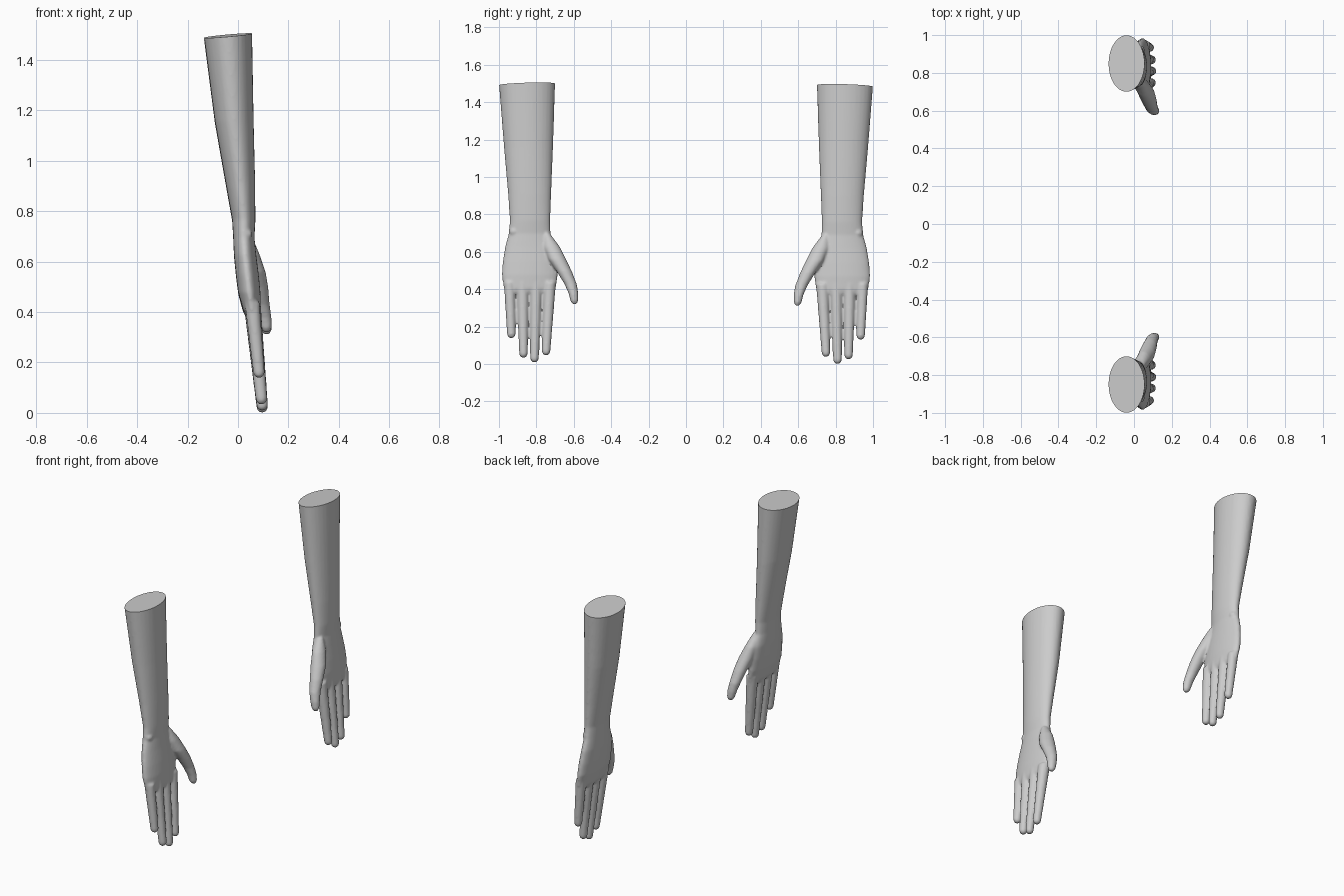
import bpy, bmesh, math
from mathutils import Vector

cube = bpy.data.objects.get("Cube")
if cube:
    bpy.data.objects.remove(cube, do_unlink=True)

skin = bpy.data.materials.new("plain_grey")
skin.use_nodes = True
grey = (0.6, 0.6, 0.6, 1)
skin.diffuse_color = grey
skin.node_tree.nodes["Principled BSDF"].inputs["Base Color"].default_value = grey


def loft(bm, rings, sides=32):
    """Closed tube through elliptical rings given as (x, y, z, half_x, half_y)."""
    loops = []
    for x, y, z, a, b in rings:
        turn = [2 * math.pi * i / sides for i in range(sides)]
        loops.append([bm.verts.new((x + a * math.cos(t), y + b * math.sin(t), z)) for t in turn])
    for top, low in zip(loops, loops[1:]):
        for i in range(sides):
            j = (i + 1) % sides
            bm.faces.new((top[i], low[i], low[j], top[j]))
    bm.faces.new(loops[0])
    bm.faces.new(loops[-1][::-1])


def finger(bm, root, tip, r_root, r_tip):
    """Tapered digit with a rounded end."""
    root, tip = Vector(root), Vector(tip)
    end = tip.z
    rings = []
    for t in (0, 0.25, 0.5, 0.75, 1):
        p = root.lerp(tip + Vector((0, 0, r_tip)), t)
        r = r_root + (r_tip - r_root) * t
        rings.append((*p, r, r))
    for a in (30, 55, 75):
        c, s = math.cos(math.radians(a)), math.sin(math.radians(a))
        rings.append((tip.x, tip.y, end + r_tip * (1 - s), r_tip * c, r_tip * c))
    loft(bm, rings, 20)


def build_arm(name):
    bm = bmesh.new()
    # Forearm, wrist and palm
    loft(bm, [
        (-0.043, 0.85, 1.56, 0.099, 0.152),
        (-0.040, 0.85, 1.49, 0.096, 0.150),
        (-0.015, 0.842, 1.15, 0.077, 0.131),
        (0.010, 0.836, 0.90, 0.058, 0.115),
        (0.023, 0.834, 0.76, 0.046, 0.108),
        (0.023, 0.836, 0.69, 0.042, 0.112),
        (0.028, 0.832, 0.62, 0.044, 0.135),
        (0.037, 0.833, 0.54, 0.045, 0.147),
        (0.045, 0.835, 0.47, 0.044, 0.150),
        (0.055, 0.835, 0.40, 0.035, 0.140),
        (0.060, 0.835, 0.375, 0.024, 0.125),
    ])
    # Four fingers
    for y0, y1, z1, x1, r in ((0.729, 0.748, 0.038, 0.093, 0.034),
                              (0.802, 0.810, 0.000, 0.096, 0.034),
                              (0.874, 0.869, 0.025, 0.093, 0.034),
                              (0.944, 0.934, 0.130, 0.083, 0.030)):
        finger(bm, (0.056, y0, 0.43), (x1, y1, z1), r, 0.023)
    # Thumb
    loft(bm, [
        (0.035, 0.745, 0.69, 0.022, 0.018),
        (0.050, 0.720, 0.62, 0.036, 0.045),
        (0.068, 0.688, 0.55, 0.042, 0.048),
        (0.082, 0.652, 0.49, 0.038, 0.041),
        (0.094, 0.617, 0.42, 0.032, 0.033),
        (0.105, 0.602, 0.37, 0.028, 0.026),
        (0.111, 0.597, 0.33, 0.023, 0.021),
        (0.113, 0.596, 0.312, 0.012, 0.011),
    ], 20)
    # Wrist bone on the outer side
    bmesh.ops.create_uvsphere(bm, u_segments=16, v_segments=10, radius=0.028)
    bm.verts.ensure_lookup_table()
    for v in bm.verts[-146:]:
        v.co += Vector((0.03, 0.918, 0.70))
    bmesh.ops.recalc_face_normals(bm, faces=bm.faces)
    mesh = bpy.data.meshes.new(name)
    bm.to_mesh(mesh)
    bm.free()
    obj = bpy.data.objects.new(name, mesh)
    bpy.context.collection.objects.link(obj)

    # Fuse the parts into one soft skin
    remesh = obj.modifiers.new("fuse", "REMESH")
    remesh.mode = "VOXEL"
    remesh.voxel_size = 0.007
    soft = obj.modifiers.new("soften", "SMOOTH")
    soft.factor = 0.5
    soft.iterations = 4
    graph = bpy.context.evaluated_depsgraph_get()
    fused = bpy.data.meshes.new_from_object(obj.evaluated_get(graph))
    obj.modifiers.clear()

    # Cut the forearm off on a slight slant
    bm = bmesh.new()
    bm.from_mesh(fused)
    cut = bmesh.ops.bisect_plane(bm, geom=bm.verts[:] + bm.edges[:] + bm.faces[:],
                                 plane_co=(-0.04, 0.85, 1.488),
                                 plane_no=(-0.09, 0.03, 1), clear_outer=True)
    rim = [e for e in cut["geom_cut"] if isinstance(e, bmesh.types.BMEdge)]
    bmesh.ops.contextual_create(bm, geom=rim)
    bm.to_mesh(fused)
    bm.free()
    obj.data = fused
    fused.name = name
    fused.materials.clear()
    fused.materials.append(skin)
    return obj


back_arm = build_arm("back_arm")

# Mirrored partner
front_arm = back_arm.copy()
front_arm.data = back_arm.data.copy()
front_arm.name = front_arm.data.name = "front_arm"
bpy.context.collection.objects.link(front_arm)
bm = bmesh.new()
bm.from_mesh(front_arm.data)
for v in bm.verts:
    v.co.y = -v.co.y
    v.co.z += 0.008
bmesh.ops.reverse_faces(bm, faces=bm.faces)
bm.to_mesh(front_arm.data)
bm.free()

for obj in (back_arm, front_arm):
    bpy.ops.object.select_all(action="DESELECT")
    obj.select_set(True)
    bpy.context.view_layer.objects.active = obj
    bpy.ops.object.shade_smooth_by_angle(angle=math.radians(40))
